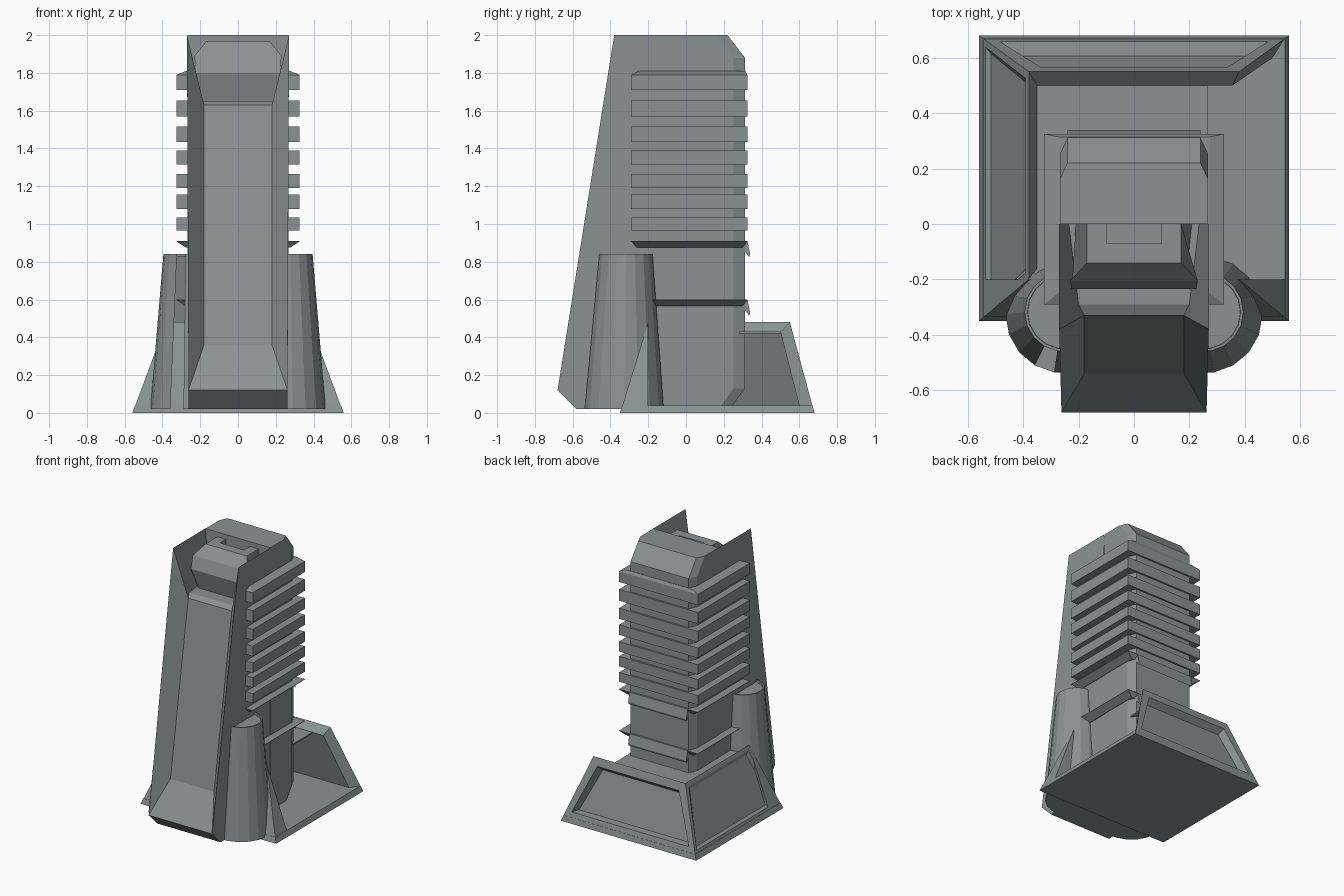
import bpy, bmesh, math
from mathutils import Vector

if "Cube" in bpy.data.objects:
    bpy.data.objects.remove(bpy.data.objects["Cube"])

grey = bpy.data.materials.new("weathered grey")
grey.diffuse_color = (0.26, 0.29, 0.29, 1)
grey.use_nodes = True
grey.node_tree.nodes["Principled BSDF"].inputs["Base Color"].default_value = grey.diffuse_color


def finish(name, bm, recalc=True):
    if recalc:
        bmesh.ops.recalc_face_normals(bm, faces=bm.faces[:])
    me = bpy.data.meshes.new(name)
    bm.to_mesh(me)
    bm.free()
    ob = bpy.data.objects.new(name, me)
    bpy.context.collection.objects.link(ob)
    me.materials.append(grey)
    return ob


def loft(rings):
    """Closed solid through equally sized point rings."""
    bm = bmesh.new()
    vs = [[bm.verts.new(p) for p in r] for r in rings]
    n = len(vs[0])
    for a, b in zip(vs, vs[1:]):
        for i in range(n):
            j = (i + 1) % n
            bm.faces.new((a[i], a[j], b[j], b[i]))
    bm.faces.new(vs[0][::-1])
    bm.faces.new(vs[-1])
    bmesh.ops.recalc_face_normals(bm, faces=bm.faces[:])
    return bm


def prism_x(name, prof, x0, x1):
    return finish(name, loft([[(x, y, z) for y, z in prof] for x in (x0, x1)]))


def u_ring(half, back, front, z, inner=0.255):
    """U outline wrapping the sides and back of the tower."""
    return [(half, front, z), (half, back, z), (-half, back, z), (-half, front, z),
            (-inner, front, z), (-inner, 0.24, z), (inner, 0.24, z), (inner, front, z)]


def recess(bm, direction, rim, depth):
    """Sink a framed panel into the face pointing most along direction."""
    f = max(bm.faces, key=lambda f: f.normal.dot(Vector(direction)))
    bmesh.ops.inset_region(bm, faces=[f], thickness=rim)
    bmesh.ops.inset_region(bm, faces=[f], thickness=0.03, depth=-depth)


# rear core with clipped rear corners, roof and foot
def core_ring(z, back):
    return [(0.268, 0, z), (0.268, back - 0.06, z), (0.24, back, z),
            (-0.24, back, z), (-0.268, back - 0.06, z), (-0.268, 0, z)]


finish("tower_core", loft([core_ring(0.03, 0.24), core_ring(0.13, 0.312),
                           core_ring(1.88, 0.312), core_ring(2.0, 0.22)]))

# front shell: thin side walls, bevelled frame and sunken sloping panel
bm = bmesh.new()
sides = []
for s in (-1, 1):
    sides.append([bm.verts.new((s * x, y, z)) for x, y, z in (
        (0.27, 0.0, 2.0), (0.27, -0.38, 2.0), (0.262, -0.68, 0.12), (0.262, -0.58, 0.02),
        (0.262, 0.0, 0.02), (0.18, -0.54, 0.36), (0.18, -0.33, 1.63), (0.20, -0.29, 1.65),
        (0.235, 0.0, 1.65))])
for v in sides:
    bm.faces.new(v[:5])
    bm.faces.new((v[1], v[6], v[5], v[2]))
    bm.faces.new((v[0], v[8], v[7], v[6], v[1]))
L, R = sides
for a, b in ((2, 5), (5, 6), (6, 7), (7, 8), (2, 3), (3, 4)):
    bm.faces.new((L[a], L[b], R[b], R[a]))
finish("front_shell", bm)

# cab between the walls, with a notch in its roof
cab_prof = [(0, 1.965, .17), (-.14, 1.965, .17), (-.205, 1.89, .23), (-.235, 1.8, .225),
            (-.19, 1.64, .19), (0, 1.64, .21)]
cab = finish("cab", loft([[(s * x, y, z) for y, z, x in cab_prof] for s in (-1, 1)]))
cutter = prism_x("notch_cutter", [(0.1, 1.9), (0.1, 2.1), (-0.07, 2.1), (-0.07, 1.9)], -0.1, 0.1)
cutter.hide_render = True
cutter.hide_viewport = True
mod = cab.modifiers.new("notch", 'BOOLEAN')
mod.object = cutter
mod.operation = 'DIFFERENCE'
mod.solver = 'EXACT'

# stacked fins around sides and back
for lo, hi in ((1.71, 1.79), (1.57, 1.655), (1.435, 1.515), (1.315, 1.39),
               (1.19, 1.265), (1.08, 1.155), (0.965, 1.035)):
    finish("fin", loft([u_ring(0.325, 0.325, -0.29, z) for z in (lo, hi)]))
finish("fin_cap", loft([u_ring(0.325, 0.325, -0.29, 1.79), u_ring(0.275, 0.315, -0.25, 1.81)]))

# flared collars with a drooping rear lip
for name, top in (("upper_collar", 0.91), ("lower_collar", 0.60)):
    finish(name, loft([u_ring(0.275, 0.30, -0.26, top - 0.035),
                       u_ring(0.325, 0.325, -0.29, top - 0.003),
                       u_ring(0.325, 0.325, -0.29, top)]))
    prism_x(name + "_lip", [(0.30, top), (0.325, top), (0.34, top - 0.07), (0.335, top - 0.085),
                            (0.30, top - 0.04)], -0.24, 0.24)

# tapered buttress towers; the left one has an open slot
for s, name in ((-1, "left_buttress"), (1, "right_buttress")):
    n = 18
    ring = lambda r, z, y: [(s * 0.252 + r * math.cos(2 * math.pi * i / n),
                             y + r * math.sin(2 * math.pi * i / n), z) for i in range(n)]
    bm = loft([ring(0.212, 0.02, -0.327), ring(0.143, 0.84, -0.318)])
    top = max(bm.faces, key=lambda f: f.calc_center_median().z)
    bmesh.ops.inset_region(bm, faces=[top], thickness=0.01)
    bmesh.ops.inset_region(bm, faces=[top], thickness=0.001, depth=-0.015)
    if s < 0:
        slot = [f for f in bm.faces if abs(f.normal.z) < 0.3 and f.calc_area() > 0.02
                and f.normal.dot(Vector((math.cos(math.radians(-110)),
                                         math.sin(math.radians(-110)), 0))) > 0.98]
        bmesh.ops.delete(bm, geom=slot[:1], context='FACES')
    finish(name, bm)


# base floor plate
def rect(x, y0, y1, z):
    return [(-x, y0, z), (x, y0, z), (x, y1, z), (-x, y1, z)]


finish("base_floor", loft([rect(0.56, -0.35, 0.68, 0), rect(0.545, -0.338, 0.67, 0.04)]))

# rear wall with sunken panel
bm = loft([[(-.545, .67, .035), (.545, .67, .035), (.38, .55, .48), (-.38, .55, .48)],
           [(-.50, .60, .035), (.50, .60, .035), (.355, .50, .43), (-.355, .50, .43)]])
recess(bm, (0, 1, 0.2), 0.075, 0.05)
finish("base_rear_wall", bm)

# left wall with sunken panel; the right side stays open
bm = loft([[(-.545, -.338, .035), (-.545, .67, .035), (-.38, .55, .48), (-.38, -.20, .48)],
           [(-.50, -.30, .035), (-.50, .62, .035), (-.35, .50, .43), (-.35, -.16, .43)]])
recess(bm, (-1, 0, 0.2), 0.04, 0.015)
finish("base_left_wall", bm)

# deck behind and left of the core
finish("left_deck", loft([[(-.36, -.18, z), (-.26, -.18, z), (-.26, .28, z), (.265, .28, z),
                           (.265, .51, z), (-.36, .51, z)] for z in (.42, .43)]))

# front corner wedges of the base
for s in (-1, 1):
    finish("base_front_wedge", loft([
        [(s * .545, -.338, .035), (s * .38, -.20, .48), (s * .545, -.20, .035)],
        [(s * .26, -.338, .035), (s * .26, -.20, .48), (s * .26, -.20, .035)]]))
